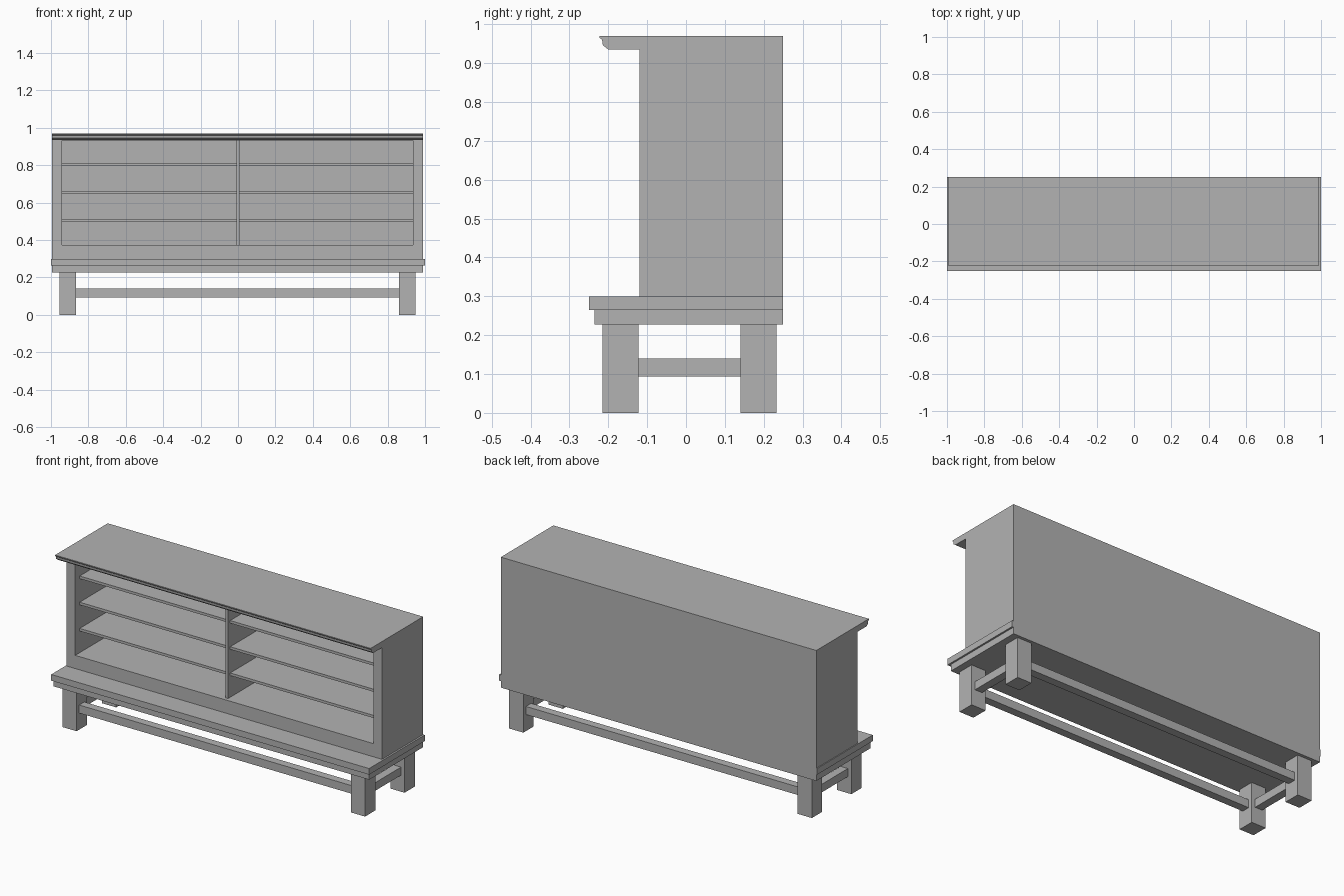
import bpy, bmesh
from mathutils import Vector

cube = bpy.data.objects.get("Cube")
if cube:
    bpy.data.objects.remove(cube, do_unlink=True)

GREY = (0.45, 0.45, 0.45, 1)
mat = bpy.data.materials.new("plain grey")
mat.use_nodes = True
mat.diffuse_color = GREY
mat.node_tree.nodes["Principled BSDF"].inputs["Base Color"].default_value = GREY


def add_object(name, bm):
    bmesh.ops.recalc_face_normals(bm, faces=bm.faces)
    mesh = bpy.data.meshes.new(name)
    bm.to_mesh(mesh)
    bm.free()
    mesh.materials.append(mat)
    obj = bpy.data.objects.new(name, mesh)
    bpy.context.collection.objects.link(obj)
    return obj


def box(name, x, y, z):
    """Box from (min, max) pairs on each axis."""
    bm = bmesh.new()
    bmesh.ops.create_cube(bm, size=1)
    for v in bm.verts:
        v.co = Vector([a[0] if c < 0 else a[1] for c, a in zip(v.co, (x, y, z))])
    return add_object(name, bm)


# Overall levels and edges
LEFT, RIGHT = -0.995, 0.99
BACK, FRONT = 0.25, -0.12
IN_L, IN_R, IN_BACK = -0.94, 0.935, 0.2
FLOOR, CEILING = 0.375, 0.932

# Cabinet carcass: side profile with moulded crown, extruded across the width
profile = [(BACK, 0.3), (FRONT, 0.3), (FRONT, 0.935), (-0.2, 0.935),
           (-0.214, 0.946), (-0.216, 0.96), (-0.222, 0.965), (-0.222, 0.97),
           (BACK, 0.97)]
bm = bmesh.new()
side = bm.faces.new([bm.verts.new((LEFT, y, z)) for y, z in profile])
ext = bmesh.ops.extrude_face_region(bm, geom=[side])
moved = [g for g in ext["geom"] if isinstance(g, bmesh.types.BMVert)]
bmesh.ops.translate(bm, verts=moved, vec=(RIGHT - LEFT, 0, 0))
bmesh.ops.recalc_face_normals(bm, faces=bm.faces)

# Open front: inset the front face, then push it back to form the interior
front = next(f for f in bm.faces
             if all(abs(v.co.y - FRONT) < 1e-4 for v in f.verts))
bmesh.ops.inset_individual(bm, faces=[front], thickness=0.02)
mid = front.calc_center_median()
for v in front.verts:
    v.co.x = IN_L if v.co.x < mid.x else IN_R
    v.co.z = FLOOR if v.co.z < mid.z else CEILING
res = bmesh.ops.extrude_discrete_faces(bm, faces=[front])
for v in res["faces"][0].verts:
    v.co.y = IN_BACK
add_object("cabinet_carcass", bm)

# Interior divider and shelves
DIV_L, DIV_R = -0.009, 0.007
box("center_divider", (DIV_L, DIV_R), (-0.1, IN_BACK), (FLOOR, CEILING))
for i in range(3):
    top = 0.513 + i * 0.149
    for label, span in (("right", (IN_L, DIV_L)), ("left", (DIV_R, IN_R))):
        box(f"{label}_shelf_{i + 1}", span, (-0.08, IN_BACK), (top - 0.015, top))

# Stepped platform
box("platform_ledge", (-1, 1), (-0.25, BACK), (0.265, 0.3))
box("platform_base", (LEFT, RIGHT), (-0.235, BACK), (0.228, 0.265))

# Legs
leg_x = {"right": (-0.955, -0.865), "left": (0.86, 0.95)}
leg_y = {"front": (-0.215, -0.122), "back": (0.14, 0.233)}
for sx, x in leg_x.items():
    for sy, y in leg_y.items():
        box(f"{sy}_{sx}_leg", x, y, (0, 0.228))


# Stretchers centred between the legs
def rail(pair):
    c = sum(pair) / 2
    return (c - 0.023, c + 0.023)


RAIL_Z = (0.094, 0.14)
for sy, y in leg_y.items():
    box(f"{sy}_stretcher", (leg_x["right"][1], leg_x["left"][0]), rail(y), RAIL_Z)
for sx, x in leg_x.items():
    box(f"{sx}_stretcher", rail(x), (leg_y["front"][1], leg_y["back"][0]), RAIL_Z)
